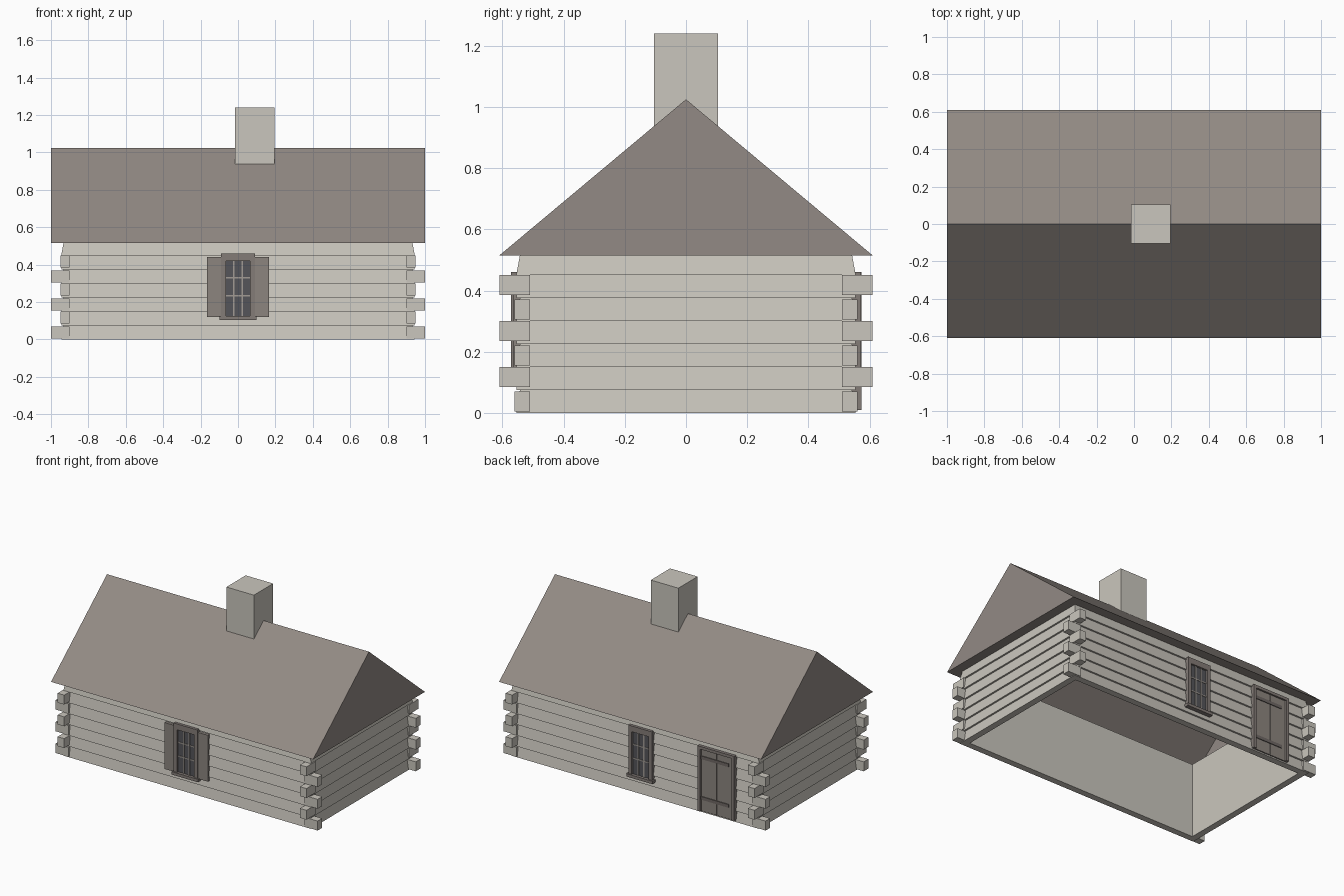
import bpy, bmesh

cube = bpy.data.objects.get("Cube")
if cube:
    bpy.data.objects.remove(cube, do_unlink=True)


def material(name, rgb):
    m = bpy.data.materials.new(name)
    m.use_nodes = True
    col = (*rgb, 1)
    m.diffuse_color = col
    m.node_tree.nodes["Principled BSDF"].inputs["Base Color"].default_value = col
    return m


STONE = material("pale log", (0.59, 0.565, 0.51))
ROOF = material("roof brown", (0.29, 0.255, 0.232))
WOOD = material("door and shutter brown", (0.265, 0.235, 0.212))
TRIM = material("trim brown", (0.23, 0.2, 0.185))
GLASS = material("dark glass", (0.09, 0.09, 0.1))
MUNTIN = material("light glazing bar", (0.36, 0.33, 0.3))
IRON = material("dark strap", (0.16, 0.14, 0.13))


def finish(name, bm, mat):
    bmesh.ops.recalc_face_normals(bm, faces=bm.faces)
    mesh = bpy.data.meshes.new(name)
    bm.to_mesh(mesh)
    bm.free()
    mesh.materials.append(mat)
    ob = bpy.data.objects.new(name, mesh)
    bpy.context.collection.objects.link(ob)
    return ob


def add_box(bm, x, y, z):
    """Box from (low, high) pairs."""
    v = [bm.verts.new((a, b, c)) for a in x for b in y for c in z]
    for f in ((0, 1, 3, 2), (4, 6, 7, 5), (0, 4, 5, 1),
              (2, 3, 7, 6), (0, 2, 6, 4), (1, 5, 7, 3)):
        bm.faces.new([v[i] for i in f])


def boxes(name, mat, items):
    bm = bmesh.new()
    for item in items:
        add_box(bm, *item)
    return finish(name, bm, mat)


def span(s, lo, hi):
    return tuple(sorted((s * lo, s * hi)))


# Walls: one lofted ring of courses, each overhanging the one above
HX, HY, PITCH, STEP, EAVE = 0.945, 0.555, 0.075, 0.012, 0.515
IN_X, IN_Y = 0.9, 0.51
levels = [(IN_X, IN_Y, 0)]
for i in range(7):
    top = min((i + 1) * PITCH, EAVE)
    levels += [(HX, HY, i * PITCH), (HX - STEP, HY - STEP, top)]
levels.append((IN_X, IN_Y, EAVE))

bm = bmesh.new()
rings = [[bm.verts.new((sx * a, sy * b, z))
          for sx, sy in ((-1, -1), (1, -1), (1, 1), (-1, 1))] for a, b, z in levels]
for r, q in zip(rings, rings[1:] + rings[:1]):
    for i in range(4):
        j = (i + 1) % 4
        bm.faces.new((r[i], r[j], q[j], q[i]))
finish("log_walls", bm, STONE)

# Interlocking log ends at the four corners
ends = []
for sx in (-1, 1):
    for sy in (-1, 1):
        for k in range(3):
            z = 2 * PITCH * k
            ends.append((span(sx, IN_X, 1), span(sy, IN_Y, 0.56), (z + 0.005, z + 0.07)))
            ends.append((span(sx, IN_X, 0.95), span(sy, IN_Y, 0.61), (z + 0.085, z + 0.15)))
boxes("corner_log_ends", STONE, ends)

# Roof: hollow gable prism with a soffit running in to the walls
RIDGE, RY = 1.025, 0.61
bm = bmesh.new()
outer = [bm.verts.new((x, y, EAVE)) for x, y in ((-1, -RY), (1, -RY), (1, RY), (-1, RY))]
inner = [bm.verts.new((x, y, EAVE)) for x, y in
         ((-IN_X, -IN_Y), (IN_X, -IN_Y), (IN_X, IN_Y), (-IN_X, IN_Y))]
r0, r1 = (bm.verts.new((x, 0, RIDGE)) for x in (-1, 1))
bm.faces.new((outer[0], outer[1], r1, r0))
bm.faces.new((outer[2], outer[3], r0, r1))
bm.faces.new((outer[1], outer[2], r1))
bm.faces.new((outer[3], outer[0], r0))
for i in range(4):
    j = (i + 1) % 4
    bm.faces.new((outer[j], outer[i], inner[i], inner[j]))
finish("gable_roof", bm, ROOF)

# Chimney
boxes("chimney", STONE, [((-0.015, 0.195), (-0.105, 0.105), (0.92, 1.24))])


def window(prefix, cx, s, shutters):
    """Glazed window on the front (s=-1) or back (s=1) wall."""
    def part(name, mat, parts):
        boxes(prefix + name, mat, [((cx + a, cx + b), span(s, 0.535, d), (lo, hi))
                                   for a, b, lo, hi, d in parts])
    w, zb, zt = 0.065, 0.125, 0.42
    part("glass", GLASS, [(-w, w, zb, zt, 0.559)])
    part("frame", TRIM, [(-0.09, -w, zb, 0.46, 0.572), (w, 0.09, zb, 0.46, 0.572),
                         (-w, w, zt, 0.46, 0.572), (-0.1, 0.1, 0.105, zb, 0.58)])
    bars = [(x - 0.004, x + 0.004, zb, zt, 0.563) for x in (-w / 3, w / 3)]
    bars += [(-w, w, z - 0.004, z + 0.004, 0.562) for z in (0.235, 0.33)]
    part("glazing_bars", MUNTIN, bars)
    if shutters:
        part("shutters", WOOD, [(-0.165, -0.09, 0.12, 0.44, 0.564),
                                (0.09, 0.165, 0.12, 0.44, 0.564)])


window("front_window_", 0, -1, True)
window("back_window_", -0.05, 1, False)

# Back door: two planks, surround and strap hinges
DX, DW = -0.63, 0.12
back = 0.535
boxes("door_planks", WOOD, [((DX - DW, DX - 0.002), (back, 0.562), (0.01, 0.44)),
                            ((DX + 0.002, DX + DW), (back, 0.562), (0.01, 0.44))])
boxes("door_surround", TRIM,
      [((DX - DW - 0.02, DX - DW), (back, 0.574), (0.01, 0.46)),
       ((DX + DW, DX + DW + 0.02), (back, 0.574), (0.01, 0.46)),
       ((DX - DW, DX + DW), (back, 0.574), (0.44, 0.46))])
boxes("door_straps", IRON, [((DX - 0.09, DX + DW), (0.56, 0.567), (z, z + 0.022))
                            for z in (0.09, 0.37)])
